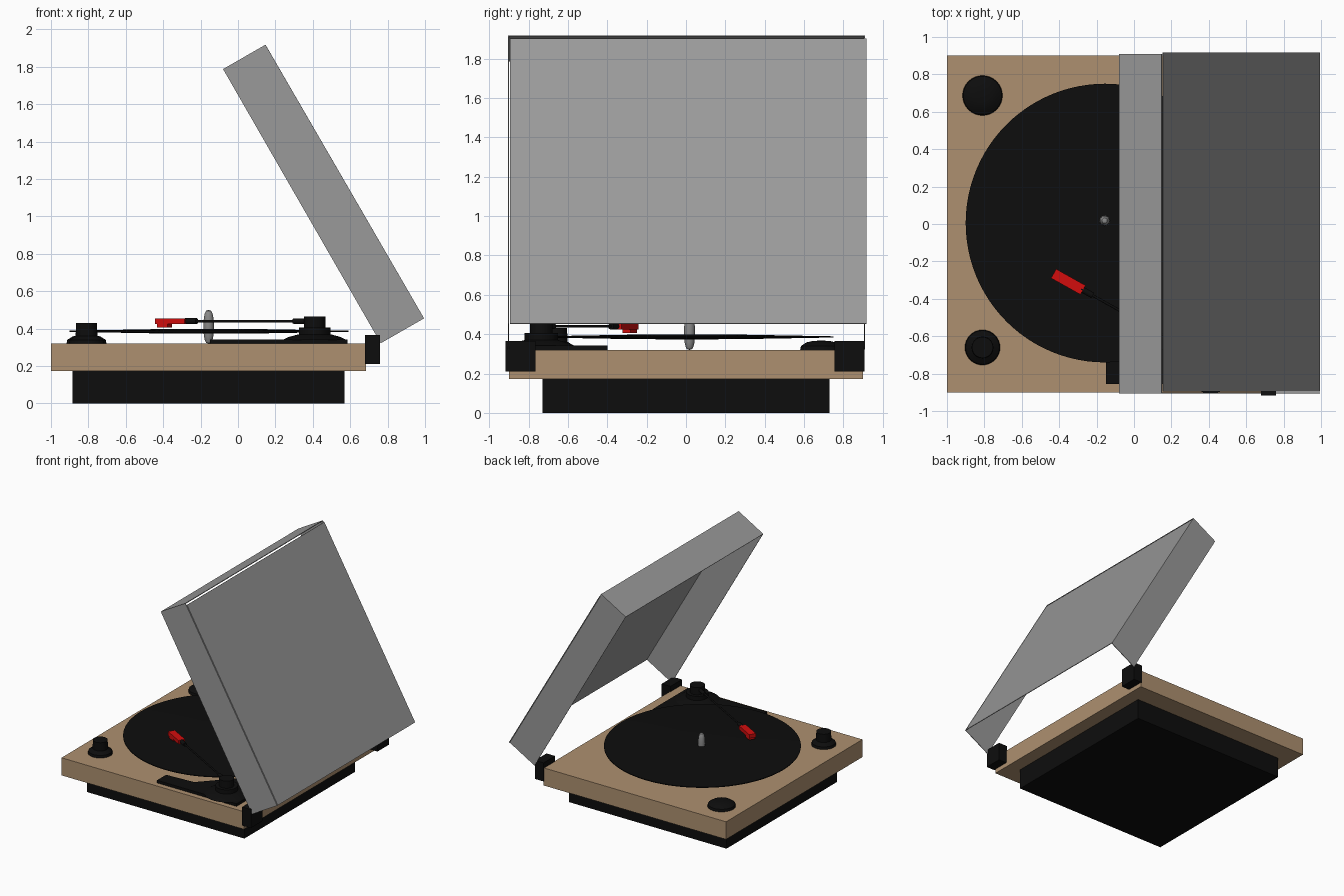
import bpy, bmesh, math
from mathutils import Vector

if "Cube" in bpy.data.objects:
    bpy.data.objects.remove(bpy.data.objects["Cube"])


def material(name, rgb):
    m = bpy.data.materials.new(name)
    m.use_nodes = True
    m.diffuse_color = (*rgb, 1)
    m.node_tree.nodes["Principled BSDF"].inputs["Base Color"].default_value = (*rgb, 1)
    return m


wood = material("wood", (0.42, 0.28, 0.16))
black = material("black", (0.004, 0.004, 0.004))
red = material("red", (0.65, 0.004, 0.004))
grey = material("lid grey", (0.32, 0.32, 0.32))
metal = material("spindle grey", (0.25, 0.25, 0.25))


def finish(name, bm, mat, smooth=False):
    bmesh.ops.recalc_face_normals(bm, faces=bm.faces)
    me = bpy.data.meshes.new(name)
    bm.to_mesh(me)
    bm.free()
    me.materials.append(mat)
    ob = bpy.data.objects.new(name, me)
    bpy.context.collection.objects.link(ob)
    if smooth:
        bpy.ops.object.select_all(action="DESELECT")
        ob.select_set(True)
        bpy.context.view_layer.objects.active = ob
        bpy.ops.object.shade_smooth_by_angle(angle=math.radians(35))
    return ob


def prism(name, points, push, mat):
    """Flat polygon extruded along a vector."""
    bm = bmesh.new()
    face = bm.faces.new([bm.verts.new(p) for p in points])
    out = bmesh.ops.extrude_face_region(bm, geom=[face], use_keep_orig=True)
    moved = [v for v in out["geom"] if isinstance(v, bmesh.types.BMVert)]
    bmesh.ops.translate(bm, vec=push, verts=moved)
    return finish(name, bm, mat)


def box(name, x, y, z, mat):
    pts = [(x[0], y[0], z[0]), (x[1], y[0], z[0]), (x[1], y[1], z[0]), (x[0], y[1], z[0])]
    return prism(name, pts, (0, 0, z[1] - z[0]), mat)


def lathe(name, centre, profile, mat, sides=32):
    """Closed (radius, z) profile turned about a vertical axis."""
    bm = bmesh.new()
    verts = [bm.verts.new((r, 0, z)) for r, z in profile]
    edges = [bm.edges.new(pair) for pair in zip(verts, verts[1:])]
    bmesh.ops.spin(bm, geom=verts + edges, axis=(0, 0, 1), cent=(0, 0, 0),
                   angle=math.tau, steps=sides)
    bmesh.ops.remove_doubles(bm, verts=bm.verts, dist=0.0001)
    ob = finish(name, bm, mat, True)
    ob.location = (*centre, 0)
    return ob


def rod(name, a, b, radius, mat):
    a, b = Vector(a), Vector(b)
    bm = bmesh.new()
    bmesh.ops.create_cone(bm, cap_ends=True, segments=12, radius1=radius,
                          radius2=radius, depth=(b - a).length)
    ob = finish(name, bm, mat, True)
    ob.location = (a + b) / 2
    ob.rotation_euler = (b - a).to_track_quat("Z", "Y").to_euler()
    return ob


# Body
box("foot_block", (-0.885, 0.57), (-0.73, 0.73), (0, 0.175), black)
box("plinth", (-1, 0.685), (-0.9, 0.9), (0.173, 0.32), wood)
for side, y in (("right", -0.917), ("left", 0.755)):
    box("hinge_" + side, (0.68, 0.76), (y, y + 0.152), (0.21, 0.365), black)

# Record and spindle
lathe("record", (-0.155, 0.005),
      [(0, 0.373), (0.3, 0.375), (0.745, 0.383), (0.745, 0.389), (0.3, 0.397), (0, 0.398)],
      black, 96)
arc = [math.pi * i / 10 for i in range(11)]
lathe("spindle", (-0.157, 0.018),
      [(0.028 * math.sin(t) ** 0.6 if 0 < t < 3.1 else 0, 0.41 - 0.09 * math.cos(t)) for t in arc],
      metal, 16)

# Control knobs
lathe("low_knob", (-0.81, 0.687),
      [(0, 0.315), (0.108, 0.315), (0.103, 0.34), (0.075, 0.358), (0.04, 0.366), (0, 0.367)], black)
lathe("tall_knob", (-0.81, -0.66),
      [(0, 0.315), (0.095, 0.315), (0.09, 0.34), (0.058, 0.362), (0.056, 0.43), (0, 0.43)], black)

# Tonearm mounting and pivot
outline = [(-0.15, -0.855), (0.585, -0.855), (0.585, -0.4), (0.4, -0.4), (0.1, -0.72), (-0.15, -0.735)]
prism("arm_plate", [(x, y, 0.318) for x, y in outline], (0, 0, 0.024), black)
pivot = Vector((0.41, -0.735))
lathe("arm_base", pivot, [(0, 0.34), (0.17, 0.34), (0.14, 0.355), (0.085, 0.37),
                          (0.085, 0.405), (0, 0.405)], black)
lathe("arm_pivot", pivot, [(0, 0.4), (0.057, 0.4), (0.057, 0.465), (0, 0.465)], black)

# Tonearm, built along its own direction
tip = Vector((-0.43, -0.265))
along = (pivot - tip).normalized()
across = Vector((-along.y, along.x))


def on_arm(distance, z=0.44):
    return (*(tip + along * distance), z)


def arm_block(name, start, end, half, z0, z1, mat):
    corners = [tip + along * d + across * w for d, w in
               ((start, -half), (end, -half), (end, half), (start, half))]
    prism(name, [(*c, z0) for c in corners], (0, 0, z1 - z0), mat)


reach = (pivot - tip).length
rod("arm_tube", on_arm(0.2), on_arm(reach), 0.007, black)
rod("arm_collar", on_arm(0.17), on_arm(0.24), 0.016, black)
rod("arm_sleeve", on_arm(reach - 0.13), on_arm(reach), 0.014, black)
arm_block("headshell", 0, 0.18, 0.028, 0.424, 0.455, red)
arm_block("cartridge", 0.01, 0.075, 0.024, 0.405, 0.425, red)

# Raised lid: thin panels, open underneath and at the hinge end
front_top, back_top, back_low, front_low = (-0.08, 1.788), (0.147, 1.918), (0.995, 0.455), (0.763, 0.322)
for side, y in (("right", -0.905), ("left", 0.905)):
    prism("lid_side_" + side, [(x, y, z) for x, z in (front_top, back_top, back_low, front_low)],
          (0, 0.005, 0), grey)


def lid_panel(name, a, b, y0, y1, thickness):
    prism(name, [(a[0], y0, a[1]), (b[0], y0, b[1]), (b[0], y1, b[1]), (a[0], y1, a[1])],
          thickness, grey)


lid_panel("lid_top_end", front_top, back_top, -0.905, 0.908, (0.0025, 0, -0.0043))
lid_panel("lid_cover", (0.156, 1.903), back_low, -0.895, 0.917, (-0.0043, 0, -0.0025))
